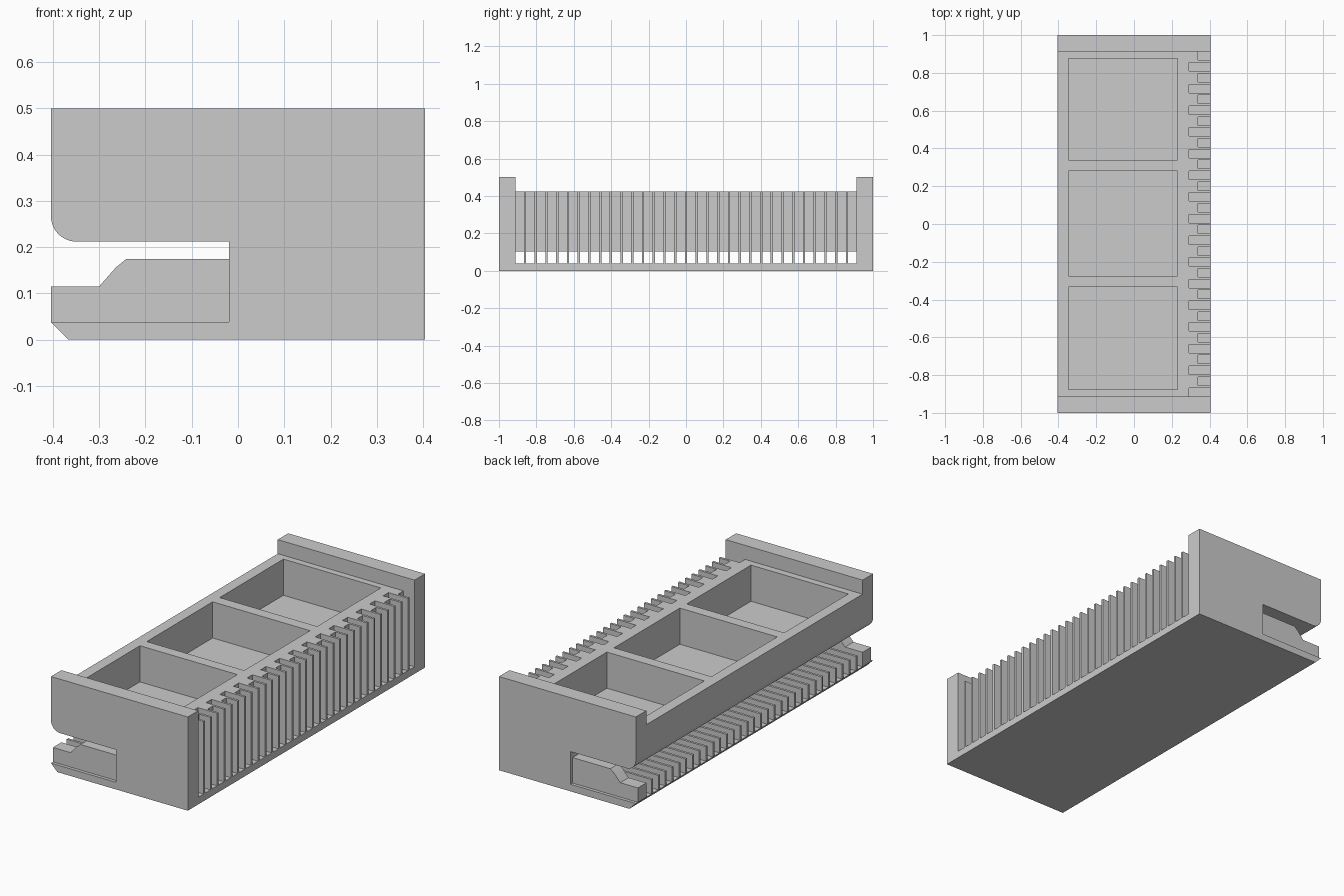
import bpy, bmesh, math

if "Cube" in bpy.data.objects:
    bpy.data.objects.remove(bpy.data.objects["Cube"])

mat = bpy.data.materials.new("plain grey")
mat.diffuse_color = (0.6, 0.6, 0.6, 1)
mat.use_nodes = True
mat.node_tree.nodes["Principled BSDF"].inputs["Base Color"].default_value = mat.diffuse_color

L, R = -0.404, 0.404            # left and right faces
INNER = 0.912                   # inner face of the end walls
TONGUE_END = 0.983              # outer face of the tongue
FLOOR, DECK, TOP = 0.038, 0.425, 0.5
CAVITY_X, CAVITY_Z = -0.019, 0.212
RIB_TOP, TUNNEL_TOP = 0.115, 0.102
SLOTS, SLOT_W = 32, 0.045
PITCH = (2 * INNER - SLOT_W) / (SLOTS - 1)


def add_prism(bm, profile, y0, y1):
    """Extrude an (x, z) outline from y0 to y1."""
    face = bm.faces.new([bm.verts.new((x, y0, z)) for x, z in profile])
    ext = bmesh.ops.extrude_face_region(bm, geom=[face])
    verts = [g for g in ext["geom"] if isinstance(g, bmesh.types.BMVert)]
    bmesh.ops.translate(bm, verts=verts, vec=(0, y1 - y0, 0))


def make_object(name, prisms):
    bm = bmesh.new()
    for profile, y0, y1 in prisms:
        add_prism(bm, profile, y0, y1)
    bmesh.ops.recalc_face_normals(bm, faces=bm.faces[:])
    me = bpy.data.meshes.new(name)
    bm.to_mesh(me)
    bm.free()
    me.materials.append(mat)
    ob = bpy.data.objects.new(name, me)
    bpy.context.collection.objects.link(ob)
    return ob


def box(x0, x1, z0, z1):
    return [(x0, z0), (x1, z0), (x1, z1), (x0, z1)]


def cut(target, prisms):
    """Subtract a set of prisms from the target."""
    cutter = make_object("cutter", prisms)
    cutter.hide_render = True
    mod = target.modifiers.new("cut", 'BOOLEAN')
    mod.operation, mod.solver, mod.object = 'DIFFERENCE', 'EXACT', cutter
    bpy.context.view_layer.objects.active = target
    bpy.ops.object.modifier_apply(modifier=mod.name)
    bpy.data.objects.remove(cutter)


# Whole housing: chamfered base, stepped tongue, side cavity and rounded lip
r = 0.055
lip = [(L + r - r * math.cos(a), CAVITY_Z + r - r * math.sin(a))
       for a in [math.pi / 2 * i / 10 for i in range(11)]]
outline = [(-0.366, 0), (R, 0), (R, TOP), (L, TOP)] + lip + [
    (CAVITY_X, CAVITY_Z), (CAVITY_X, 0.174), (-0.242, 0.174),
    (-0.264, 0.156), (-0.3, RIB_TOP), (L, RIB_TOP), (L, FLOOR)]
housing = make_object("connector_housing", [(outline, -1, 1)])

# Lowered deck between the end walls
cut(housing, [(box(-0.6, 0.6, DECK, 0.7), -INNER, INNER)])

# Tongue: set back at both ends and lowered between them
gap = box(-0.6, CAVITY_X, FLOOR, 0.19)
cut(housing, [(gap, -1.1, -TONGUE_END), (gap, TONGUE_END, 1.1)])
cut(housing, [(box(-0.6, CAVITY_X, RIB_TOP, 0.19), -INNER, INNER)])

# Three pockets in the deck
cut(housing, [(box(-0.346, 0.229, 0.232, 0.6), y0, y1)
              for y0, y1 in [(-0.875, -0.333), (-0.275, 0.28), (0.34, 0.877)]])

# Staggered contact slots, each running through below the body to the tongue
slots = []
for i in range(SLOTS):
    back = 0.338 if i % 2 else 0.29
    profile = [(-0.6, FLOOR), (0.6, FLOOR), (0.6, 0.45), (back, 0.45),
               (back, TUNNEL_TOP), (CAVITY_X, TUNNEL_TOP),
               (CAVITY_X, 0.14), (-0.6, 0.14)]
    y0 = -INNER + i * PITCH
    slots.append((profile, y0, y0 + SLOT_W))
cut(housing, slots)

# Smooth only the rounded lip
bpy.ops.object.select_all(action='DESELECT')
housing.select_set(True)
bpy.context.view_layer.objects.active = housing
bpy.ops.object.shade_smooth_by_angle(angle=math.radians(30))
